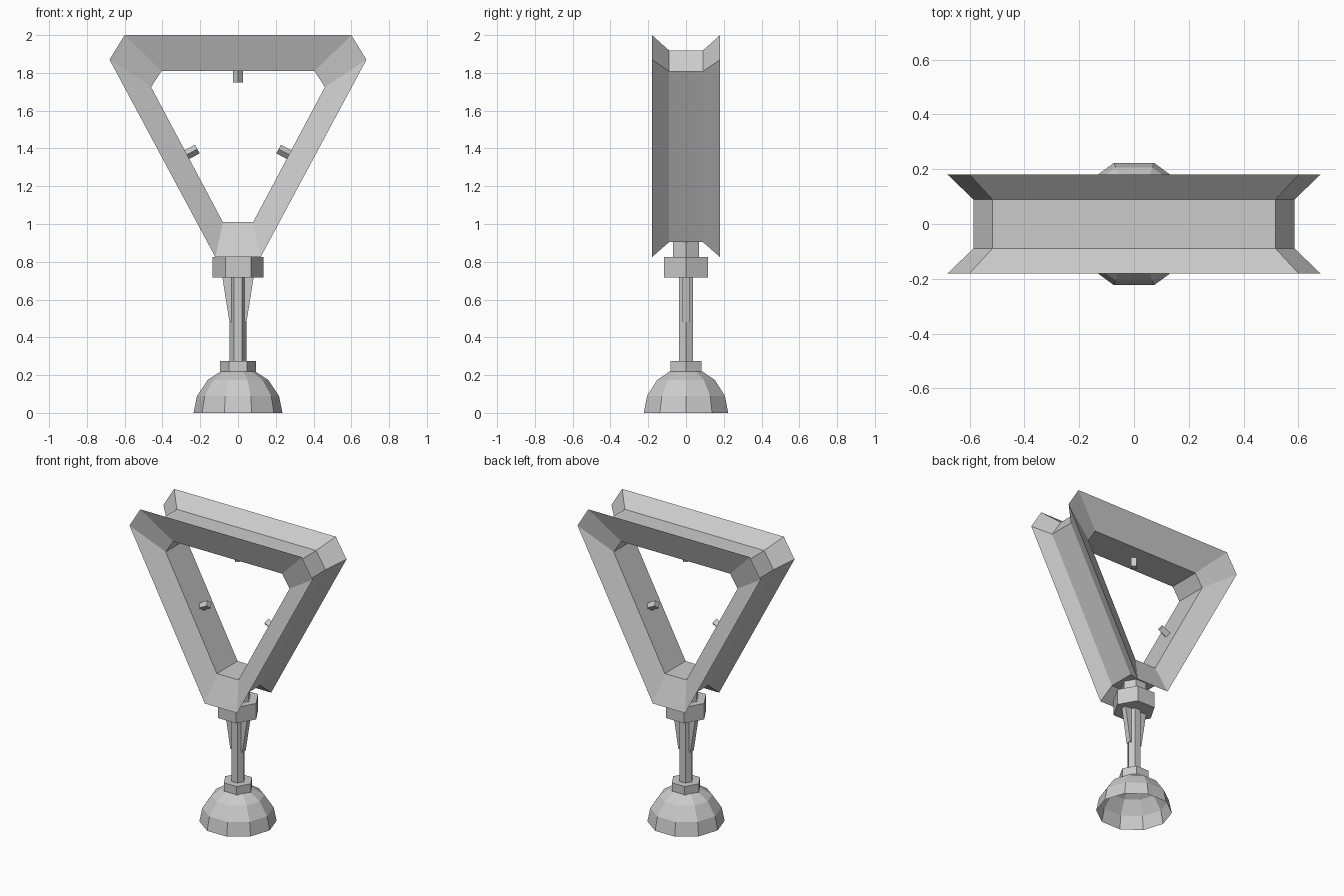
import bpy
from math import sin, cos, pi, atan2
from mathutils import Vector, Matrix

if "Cube" in bpy.data.objects:
    bpy.data.objects.remove(bpy.data.objects["Cube"])


def make(name, verts, faces):
    me = bpy.data.meshes.new(name)
    me.from_pydata(verts, [], faces)
    me.update()
    ob = bpy.data.objects.new(name, me)
    bpy.context.collection.objects.link(ob)
    return ob


def lathe(name, profile, n, cap_bottom=True):
    """Faceted solid from (radius, z) pairs, first vertex on +x."""
    verts = [(r * cos(2 * pi * i / n), r * sin(2 * pi * i / n), z)
             for r, z in profile for i in range(n)]
    faces = [(k * n + i, k * n + (i + 1) % n, (k + 1) * n + (i + 1) % n, (k + 1) * n + i)
             for k in range(len(profile) - 1) for i in range(n)]
    faces.append(tuple(range(len(verts) - n, len(verts))))
    if cap_bottom:
        faces.append(tuple(reversed(range(n))))
    return make(name, verts, faces)


# Hollow suction-cup base, open underneath
lathe("base_dome", [(0.235, 0), (0.217, 0.09), (0.16, 0.175), (0.09, 0.22)], 10, False)

# Hexagonal collars, stem and neck
lathe("lower_collar", [(0.095, 0.218), (0.095, 0.275)], 6)
lathe("stem", [(0.044, 0.25), (0.044, 0.74)], 6)
lathe("upper_collar", [(0.135, 0.718), (0.135, 0.825)], 6)
lathe("neck", [(0.08, 0.80), (0.08, 0.91)], 6)

# Tapered fins on both sides of the stem
for side, s in (("left", -1), ("right", 1)):
    outline = [(0.03, 0.48), (0.045, 0.48), (0.083, 0.72), (0.03, 0.72)][::s]
    verts = [(s * x, y, z) for y in (-0.018, 0.018) for x, z in outline]
    faces = [(0, 1, 2, 3), (7, 6, 5, 4)] + [
        ((i + 1) % 4, i, i + 4, (i + 1) % 4 + 4) for i in range(4)]
    make(side + "_fin", verts, faces)

# Triangular frame: trough section swept round a blunt-cornered triangle
outer = [(0.12, 0.825), (0.68, 1.87), (0.60, 2.0)]
inner = [(0.08, 1.01), (0.46, 1.725), (0.405, 1.81)]
outer += [(-x, z) for x, z in reversed(outer)]
inner += [(-x, z) for x, z in reversed(inner)]
section = [(0.11, 1), (0.18, 0), (0.09, 0.425), (-0.09, 0.425), (-0.18, 0), (-0.11, 1)]
verts = []
for (xo, zo), (xi, zi) in zip(outer, inner):
    verts += [(xo + (xi - xo) * t, y, zo + (zi - zo) * t) for y, t in section]
faces = []
for k in range(6):
    a, b = k * 6, (k + 1) % 6 * 6
    faces += [(a + j, a + (j + 1) % 6, b + (j + 1) % 6, b + j) for j in range(6)]
make("triangle_frame", verts, faces)

# Small pegs pointing inward from the middle of each bar
side_normal = Vector((-0.883, 0, 0.469))
for name, pos, d in (("top_peg", Vector((0, 0, 1.81)), Vector((0, 0, -1))),
                     ("right_peg", Vector((0.27, 0, 1.3675)), side_normal),
                     ("left_peg", Vector((-0.27, 0, 1.3675)), Vector((0.883, 0, 0.469)))):
    peg = lathe(name, [(0.026, -0.02), (0.026, 0.062)], 4)
    peg.matrix_world = Matrix.Translation(pos) @ Matrix.Rotation(atan2(d.x, d.z), 4, 'Y')
